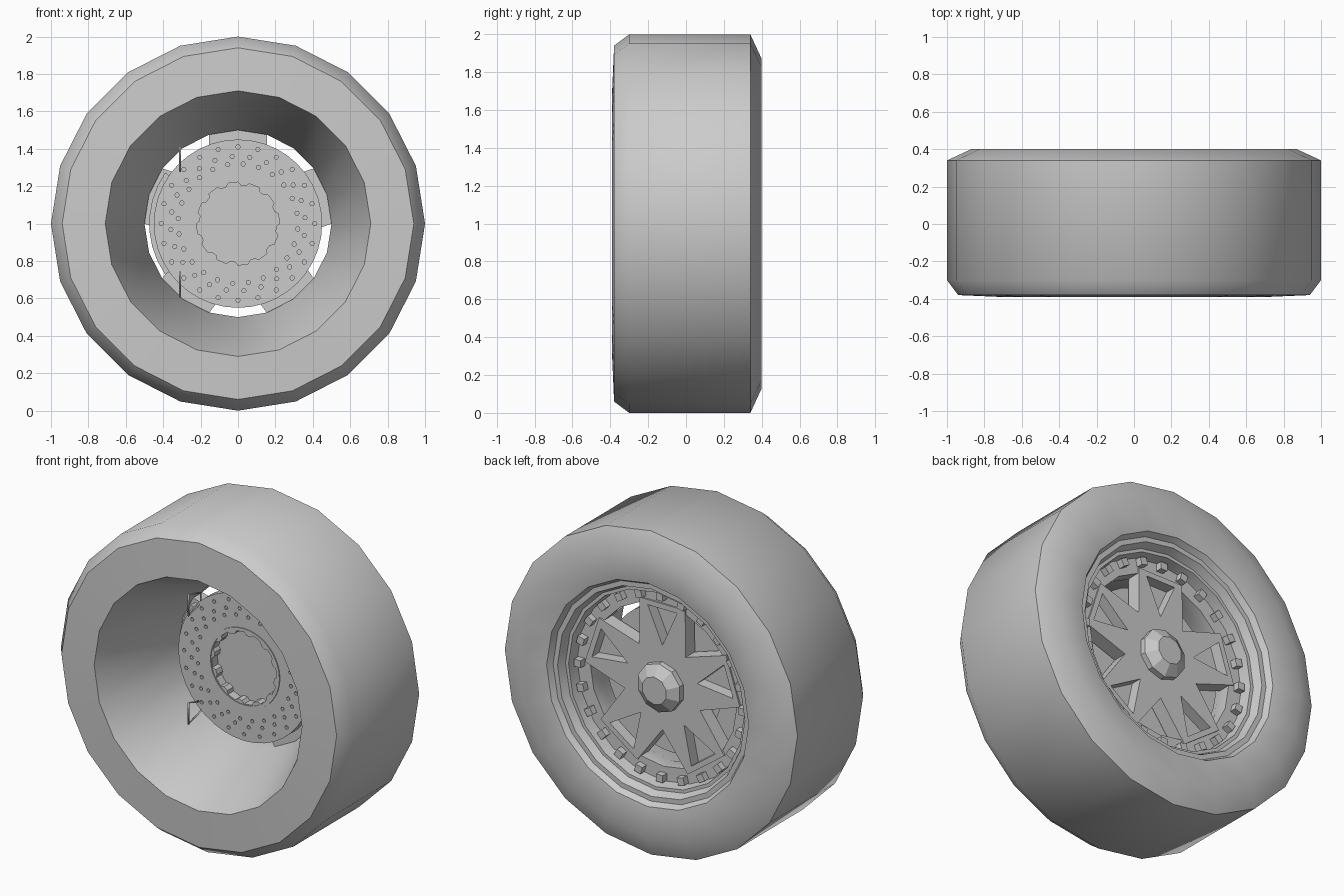
import bpy, bmesh, math
from mathutils import Matrix, Vector

cube = bpy.data.objects.get("Cube")
if cube:
    bpy.data.objects.remove(cube, do_unlink=True)

grey = bpy.data.materials.new("plain_grey")
grey.use_nodes = True
colour = (0.6, 0.6, 0.6, 1)
grey.diffuse_color = colour
grey.node_tree.nodes["Principled BSDF"].inputs["Base Color"].default_value = colour
HUB = Vector((0, 0, 1))


def polar(r, a, y):
    """Point at radius r and angle a (degrees) round the axle."""
    a = math.radians(a)
    return Vector((r * math.cos(a), y, r * math.sin(a)))


def finish(name, bm, angle=40):
    bmesh.ops.recalc_face_normals(bm, faces=bm.faces)
    me = bpy.data.meshes.new(name)
    bm.to_mesh(me)
    bm.free()
    me.materials.append(grey)
    ob = bpy.data.objects.new(name, me)
    ob.location = HUB
    bpy.context.collection.objects.link(ob)
    if angle:
        bpy.ops.object.select_all(action='DESELECT')
        ob.select_set(True)
        bpy.context.view_layer.objects.active = ob
        bpy.ops.object.shade_smooth_by_angle(angle=math.radians(angle))
    return ob


def lathe(name, profile, sides, closed=False, angle=40):
    """Spin (radius, y) points round the axle; open ends are capped."""
    bm = bmesh.new()
    rings = [[bm.verts.new(polar(r, 90 + 360 * i / sides, y)) for i in range(sides)]
             for r, y in profile]
    pairs = list(zip(rings, rings[1:]))
    if closed:
        pairs.append((rings[-1], rings[0]))
    else:
        bm.faces.new(rings[0])
        bm.faces.new(rings[-1])
    for a, b in pairs:
        for i in range(sides):
            j = (i + 1) % sides
            bm.faces.new((a[i], a[j], b[j], b[i]))
    return finish(name, bm, angle)


def prism(bm, outline, y0, y1):
    """Extrude a (radius, angle) outline along the axle."""
    front = [bm.verts.new(polar(r, a, y0)) for r, a in outline]
    back = [bm.verts.new(polar(r, a, y1)) for r, a in outline]
    bm.faces.new(front)
    bm.faces.new(back)
    n = len(outline)
    for i in range(n):
        j = (i + 1) % n
        bm.faces.new((front[i], front[j], back[j], back[i]))


def cut(target, cutter):
    mod = target.modifiers.new("cut", 'BOOLEAN')
    mod.object = cutter
    mod.solver = 'EXACT'
    bpy.context.view_layer.objects.active = target
    bpy.ops.object.modifier_apply(modifier=mod.name)
    bpy.data.objects.remove(cutter, do_unlink=True)


# Tyre, stepped rim lip and inner funnel in one closed section
lathe("tyre_and_rim", [
    (0.71, -0.39), (0.94, -0.38), (1.0, -0.30), (1.0, 0.34), (0.87, 0.40),
    (0.69, 0.375), (0.67, 0.34), (0.64, 0.34), (0.62, 0.29), (0.60, 0.29),
    (0.59, 0.22), (0.50, 0.22), (0.50, 0.13)], 20, closed=True)

# Rim bolts
bm = bmesh.new()
for i in range(24):
    spin = Matrix.Rotation(math.radians(15 * i), 4, 'Y')
    place = spin @ Matrix.Translation((0, 0.235, 0.56)) @ Matrix.Diagonal((0.045, 0.05, 0.045, 1))
    bmesh.ops.create_cube(bm, size=1, matrix=place)
finish("rim_bolts", bm, 0)

# Five-armed spoke plate with a triangular pocket in each arm
bm = bmesh.new()
star = []
for k in range(5):
    a = 90 + 72 * k
    star += [(0.27, a - 36), (0.53, a - 17), (0.53, a + 17)]
prism(bm, star, 0.14, 0.23)
spokes = finish("spoke_plate", bm, 0)
bm = bmesh.new()
for k in range(5):
    a = 90 + 72 * k
    prism(bm, [(0.25, a), (0.485, a - 12), (0.485, a + 12)], 0.16, 0.3)
cut(spokes, finish("pocket_cutter", bm, 0))

# Faceted centre cap
lathe("centre_cap", [(0.15, 0.20), (0.15, 0.265), (0.085, 0.31)], 10, angle=20)

# Brake disc with drilled holes and a scalloped bore
disc = lathe("brake_disc", [(0.45, 0.06), (0.45, 0.13)], 40)
bm = bmesh.new()
for i in range(24):
    for row, r in enumerate((0.41, 0.36, 0.32)):
        spot = polar(r, 15 * i + 5 * row, 0.06)
        hole = [spot + polar(0.012, 60 * s, 0) for s in range(6)]
        prism(bm, [(p.xz.length, math.degrees(math.atan2(p.z, p.x))) for p in hole], 0.04, 0.085)
cut(disc, finish("hole_cutter", bm, 0))
bm = bmesh.new()
scallop = []
for i in range(12):
    a = 30 * i
    scallop += [(0.205, a - 12), (0.205, a - 4), (0.222, a), (0.222, a + 14)]
prism(bm, scallop, 0.0, 0.115)
cut(disc, finish("bore_cutter", bm, 0))

# Raised collar round the bore
lathe("disc_collar", [(0.226, 0.07), (0.226, 0.054), (0.245, 0.054), (0.245, 0.07)], 40, closed=True)

# Caliper behind the disc on the right-hand side
bm = bmesh.new()
arc = [145 + 10 * i for i in range(8)]
prism(bm, [(0.475, a) for a in arc] + [(0.34, a) for a in reversed(arc)], 0.10, 0.14)
finish("caliper", bm, 30)

# Wire clips above and below the caliper
for name, z in (("upper_clip", 0.345), ("lower_clip", -0.325)):
    cu = bpy.data.curves.new(name, 'CURVE')
    cu.dimensions = '3D'
    cu.bevel_depth = 0.006
    cu.bevel_resolution = 1
    sp = cu.splines.new('POLY')
    sp.points.add(3)
    loop = [(-0.04, -0.065), (0.08, -0.03), (0.08, 0.03), (-0.04, 0.065)]
    for p, (y, dz) in zip(sp.points, loop):
        p.co = (-0.31, y, z + dz, 1)
    sp.use_cyclic_u = True
    cu.materials.append(grey)
    ob = bpy.data.objects.new(name, cu)
    ob.location = HUB
    bpy.context.collection.objects.link(ob)
